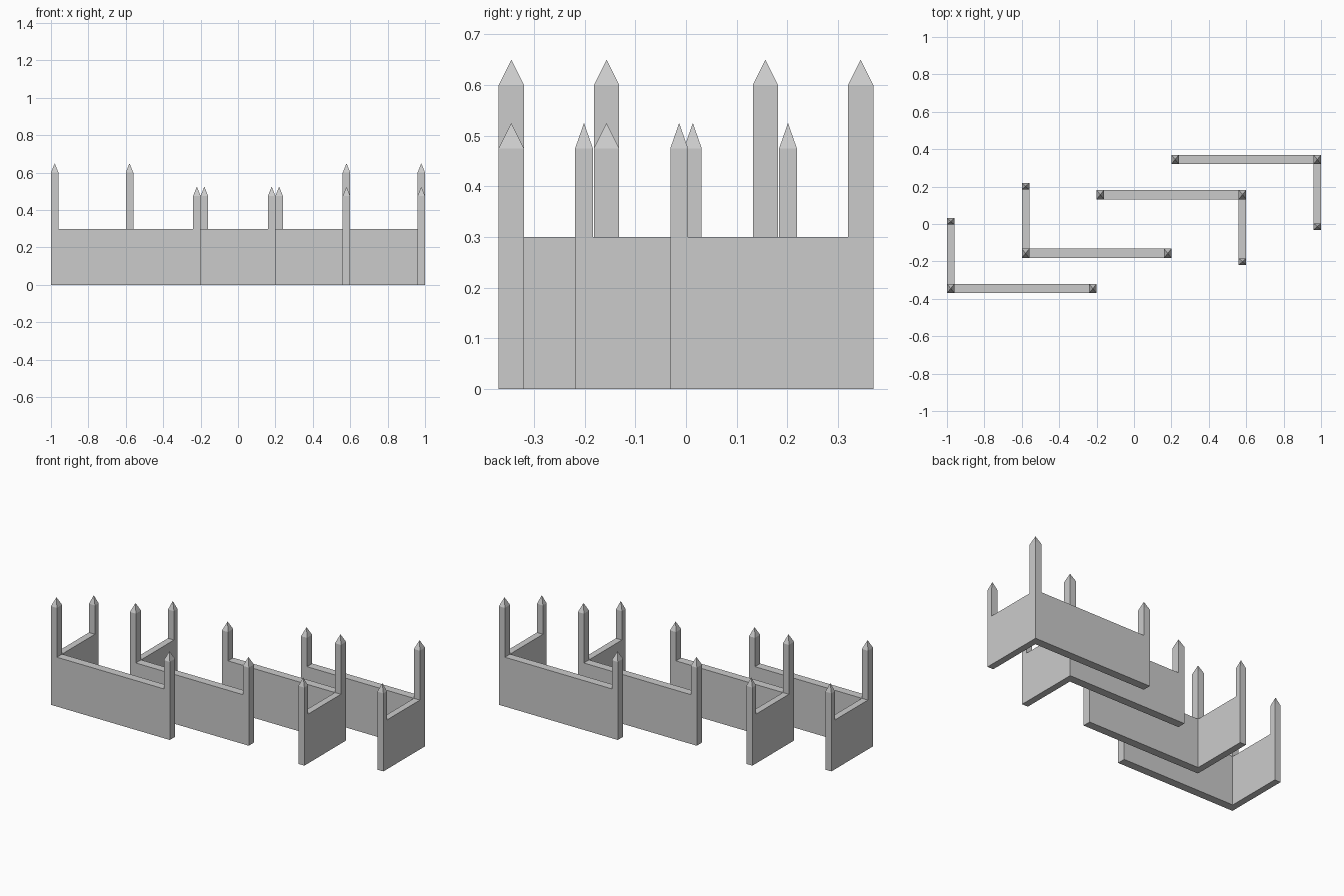
import bpy, bmesh

if "Cube" in bpy.data.objects:
    bpy.data.objects.remove(bpy.data.objects["Cube"])

WALL_H, TIP = 0.30, 0.05
PX = 0.04            # post size / arm thickness along x
CY, EY = 0.05, 0.035  # post depth: long wall posts, arm end post
LENGTH, DEPTH = 0.80, 0.401


def make(name, x0, x1, y0, y1, top, tip=0.0, flip=1):
    """Box from the ground up, optionally capped by a pyramid."""
    bm = bmesh.new()
    xa, xb = sorted((x0 * flip, x1 * flip))
    ya, yb = sorted((y0 * flip, y1 * flip))
    corners = [(xa, ya), (xb, ya), (xb, yb), (xa, yb)]
    low = [bm.verts.new((x, y, 0)) for x, y in corners]
    high = [bm.verts.new((x, y, top)) for x, y in corners]
    bm.faces.new(low[::-1])
    for i in range(4):
        j = (i + 1) % 4
        bm.faces.new((low[i], low[j], high[j], high[i]))
    if tip:
        apex = bm.verts.new(((xa + xb) / 2, (ya + yb) / 2, top + tip))
        for i in range(4):
            bm.faces.new((high[i], high[(i + 1) % 4], apex))
    else:
        bm.faces.new(high)
    mesh = bpy.data.meshes.new(name)
    bm.to_mesh(mesh)
    bm.free()
    bpy.context.collection.objects.link(bpy.data.objects.new(name, mesh))


def barrier(x, y, flip):
    """L-shaped wall with its outer corner at (x, y)."""
    xe, ye = x + LENGTH, y + DEPTH
    # Posts
    make("corner_post", x, x + PX, y, y + CY, 0.60, TIP, flip)
    make("long_wall_end_post", xe - PX, xe, y, y + CY, 0.475, TIP, flip)
    make("short_wall_end_post", x, x + PX, ye - EY, ye, 0.475, TIP, flip)
    # Walls between the posts
    make("long_wall", x + PX, xe - PX, y, y + CY, WALL_H, 0, flip)
    make("short_wall", x, x + PX, y + CY, ye - EY, WALL_H, 0, flip)


# Two staggered barriers, repeated by a half turn about z
for flip in (1, -1):
    barrier(-1.0, -0.37, flip)
    barrier(-0.6, -0.182, flip)
